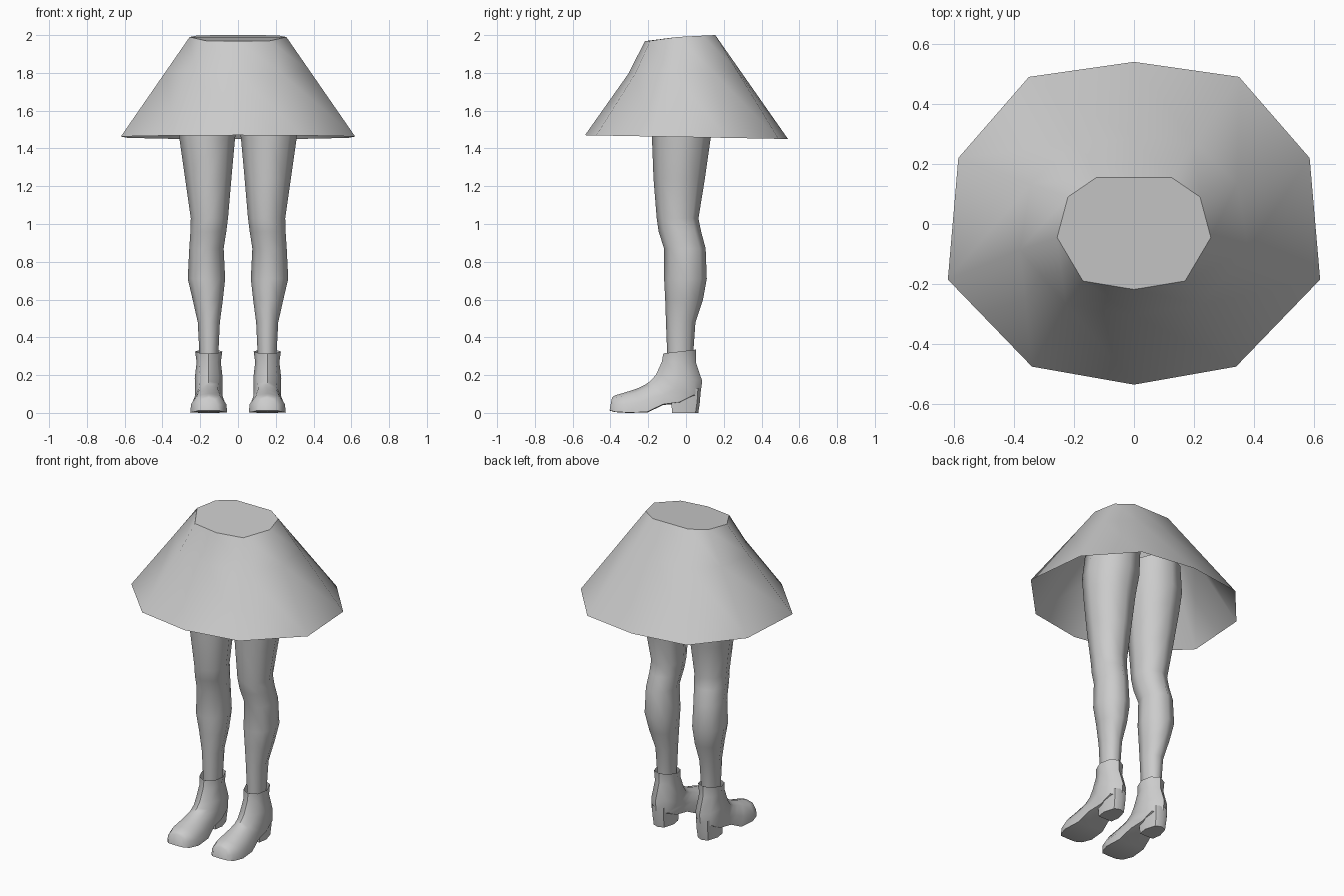
import bpy, bmesh, math

if "Cube" in bpy.data.objects:
    bpy.data.objects.remove(bpy.data.objects["Cube"])


def loft(name, rings, cap_start=False, cap_end=False, mirror=False, angle=50):
    """Skin a list of equal-length vertex rings into one smooth object."""
    bm = bmesh.new()
    loops = [[bm.verts.new(p) for p in ring] for ring in rings]
    n = len(loops[0])
    for a, b in zip(loops, loops[1:]):
        for i in range(n):
            j = (i + 1) % n
            bm.faces.new((a[i], a[j], b[j], b[i]))
    if cap_start:
        bm.faces.new(loops[0][::-1])
    if cap_end:
        bm.faces.new(loops[-1])
    bmesh.ops.recalc_face_normals(bm, faces=bm.faces[:])
    mesh = bpy.data.meshes.new(name)
    bm.to_mesh(mesh)
    bm.free()
    mesh.shade_smooth()
    mesh.set_sharp_from_angle(angle=math.radians(angle))
    obj = bpy.data.objects.new(name, mesh)
    bpy.context.collection.objects.link(obj)
    if mirror:
        mod = obj.modifiers.new("Mirror", 'MIRROR')
        mod.use_mirror_merge = False
    return obj


def both_sides(half):
    """Complete a ring from its +x half (first and last points lie on x = 0)."""
    return half + [(-x, y, z) for x, y, z in half[-2:0:-1]]


# Skirt: ten-sided flare with a closed, slightly sloping waist and open hem
waist = [(0, -.218, 1.968), (.17, -.19, 1.97), (.256, -.045, 1.99),
         (.22, .09, 1.997), (.125, .155, 2.0), (0, .155, 2.0)]
hem = [(x, y, 1.46 - .0186 * y) for x, y in
       [(0, -.535), (.34, -.475), (.62, -.185), (.585, .22), (.35, .49), (0, .54)]]
middle = []
for a, b in zip(waist, hem):
    x, y, z = (p + (q - p) * .34 for p, q in zip(a, b))
    middle.append((x, y * (.93 if y < 0 else 1), z))
loft("skirt", [both_sides(r) for r in (waist, middle, hem)], cap_start=True)

# Legs: z, inner x, outer x, front y, back y
leg_sections = [
    (1.75, .0, .30, -.18, .16), (1.58, .0, .32, -.19, .155),
    (1.45, .016, .31, -.18, .13), (1.24, .035, .28, -.172, .10),
    (1.03, .053, .25, -.155, .066), (.96, .062, .252, -.145, .08),
    (.87, .076, .258, -.116, .104), (.71, .068, .266, -.116, .11),
    (.60, .08, .24, -.11, .09), (.48, .096, .213, -.106, .05),
    (.27, .106, .202, -.098, .035)]
leg_rings = []
for z, x0, x1, y0, y1 in leg_sections:
    ring = []
    for i in range(8):
        a = i * math.tau / 8
        ring.append(((x0 + x1) / 2 + (x1 - x0) / 2 * math.cos(a),
                     (y0 + y1) / 2 + (y1 - y0) / 2 * math.sin(a), z))
    leg_rings.append(ring)
loft("legs", leg_rings, cap_start=True, mirror=True, angle=60)

# Boots: instep y, z; heel/sole y, z; half width; flatness of the sole
FOOT_X = .155
boot_sections = [
    (-.12, .315, .052, .335, .072, 0), (-.128, .27, .052, .268, .064, 0),
    (-.16, .20, .086, .168, .074, 0), (-.19, .168, .074, .085, .074, .2),
    (-.215, .15, -.02, .05, .074, .6), (-.24, .137, -.12, .042, .078, .9),
    (-.275, .123, -.205, .002, .09, 1), (-.34, .103, -.31, .0, .098, 1),
    (-.378, .092, -.375, .004, .078, 1), (-.392, .08, -.405, .012, .052, 1)]
round_shape = [(0, 0), (.15, .71), (.5, 1), (.85, .71), (1, 0)]
flat_shape = [(0, 0), (.13, .62), (.55, .95), (.98, 1), (1, 0)]
boot_rings = []
for y0, z0, y1, z1, w, flat in boot_sections:
    half = []
    for (ua, wa), (ub, wb) in zip(round_shape, flat_shape):
        u, s = ua + (ub - ua) * flat, wa + (wb - wa) * flat
        half.append((w * s, y0 + (y1 - y0) * u, z0 + (z1 - z0) * u))
    boot_rings.append([(x + FOOT_X, y, z) for x, y, z in both_sides(half)])
loft("boots", boot_rings, cap_end=True, mirror=True)

# Boot heels: flat at the front, rounded at the back
heel_rings = []
for z, front, back, w in [(.13, -.08, .078, .064), (.06, -.076, .074, .06),
                          (0, -.075, .065, .056)]:
    half = [(0, front), (w * .85, front), (w, front * .3 + back * .7 - .04),
            (w * .65, back - .015), (0, back)]
    heel_rings.append([(x + FOOT_X, y, z) for x, y, z in
                       both_sides([(x, y, z) for x, y in half])])
loft("boot_heels", heel_rings, cap_end=True, mirror=True)
